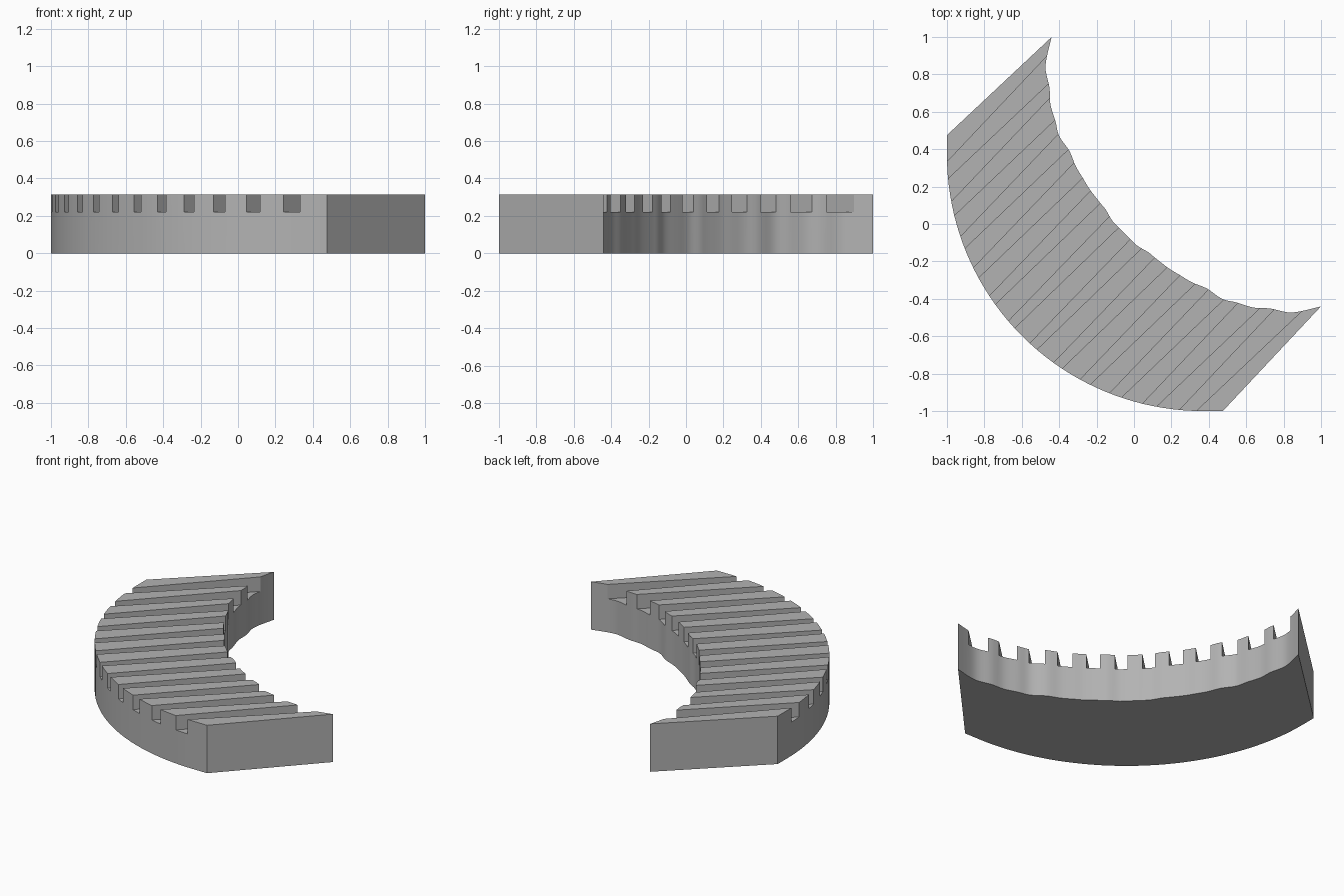
import bpy, bmesh, math
from mathutils import Vector
from mathutils.geometry import interpolate_bezier

if "Cube" in bpy.data.objects:
    bpy.data.objects.remove(bpy.data.objects["Cube"])

HEIGHT, FLOOR = 0.315, 0.22      # full height, groove floor
RADIUS, CENTRE = 1.37, 0.37      # outer arc
PITCH = 0.165                    # groove spacing

grey = bpy.data.materials.new("plain grey")
grey.use_nodes = True
colour = (0.45, 0.45, 0.45, 1)
grey.diffuse_color = colour
grey.node_tree.nodes["Principled BSDF"].inputs["Base Color"].default_value = colour


def smooth_path(points, steps=4):
    """Round curve through all points."""
    out = []
    for i in range(len(points) - 1):
        a, b = points[i], points[i + 1]
        before, after = points[max(i - 1, 0)], points[min(i + 2, len(points) - 1)]
        out += interpolate_bezier(a, a + (b - before) / 6, b - (after - a) / 6, b, steps + 1)[:-1]
    return out + [points[-1]]


def prism(bm, outline, z0, z1):
    """Upright prism over a flat outline."""
    low = [bm.verts.new((x, y, z0)) for x, y in outline]
    high = [bm.verts.new((x, y, z1)) for x, y in outline]
    bm.faces.new(low)
    bm.faces.new(high)
    for i in range(len(low)):
        j = (i + 1) % len(low)
        bm.faces.new((low[i], low[j], high[j], high[i]))


def make_object(name, outlines, z0, z1):
    bm = bmesh.new()
    for outline in outlines:
        prism(bm, outline, z0, z1)
    bmesh.ops.recalc_face_normals(bm, faces=bm.faces[:])
    mesh = bpy.data.meshes.new(name)
    bm.to_mesh(mesh)
    bm.free()
    mesh.materials.append(grey)
    obj = bpy.data.objects.new(name, mesh)
    bpy.context.collection.objects.link(obj)
    return obj


# Wavy inner edge, one half mirrored across the diagonal
half = [(-.44, 1), (-.467, .89), (-.472, .82), (-.452, .73), (-.447, .64),
        (-.42, .55), (-.4, .47), (-.345, .39), (-.312, .31), (-.27, .24),
        (-.238, .187), (-.185, .118), (-.15, .075), (-.115, .016), (-.06, -.04)]
inner = [Vector((x, y, 0)) for x, y in half + [(y, x) for x, y in reversed(half)]]
inner = [(p.x, p.y) for p in smooth_path(inner)]

# Round outer edge, from the front end back to the left end
STEPS = 40
outer = [(0.475, -1)]
for i in range(STEPS + 1):
    a = -math.pi / 2 - math.pi / 2 * i / STEPS
    outer.append((CENTRE + RADIUS * math.cos(a), CENTRE + RADIUS * math.sin(a)))
outer.append((-1, 0.475))

block = make_object("curved_block", [inner + outer], 0, HEIGHT)


def groove_outline(u):
    """Diagonal groove, a little wider at the inner edge."""
    v_out = CENTRE * math.sqrt(2) - math.sqrt(RADIUS ** 2 - u * u)
    v_in = -0.07 + 0.38 * u * u
    w_out, w_in = 0.024 + 0.01 * abs(u), 0.036 + 0.02 * abs(u)

    def corner(t, side):
        v = v_out + (v_in - v_out) * t
        s = u + side * (w_out + (w_in - w_out) * t)
        return ((s + v) / math.sqrt(2), (v - s) / math.sqrt(2))
    return [corner(-.2, -1), corner(-.2, 1), corner(1.2, 1), corner(1.2, -1)]


# Cut the twelve grooves
cutter = make_object("groove_cutter", [groove_outline((i - 5.5) * PITCH) for i in range(12)],
                     FLOOR, HEIGHT + 0.1)
cutter.hide_render = True
cut = block.modifiers.new("grooves", "BOOLEAN")
cut.operation, cut.solver, cut.object = "DIFFERENCE", "EXACT", cutter

bpy.ops.object.select_all(action="DESELECT")
block.select_set(True)
bpy.context.view_layer.objects.active = block
bpy.ops.object.modifier_apply(modifier=cut.name)
bpy.data.objects.remove(cutter)
bpy.ops.object.shade_smooth_by_angle(angle=math.radians(30))
